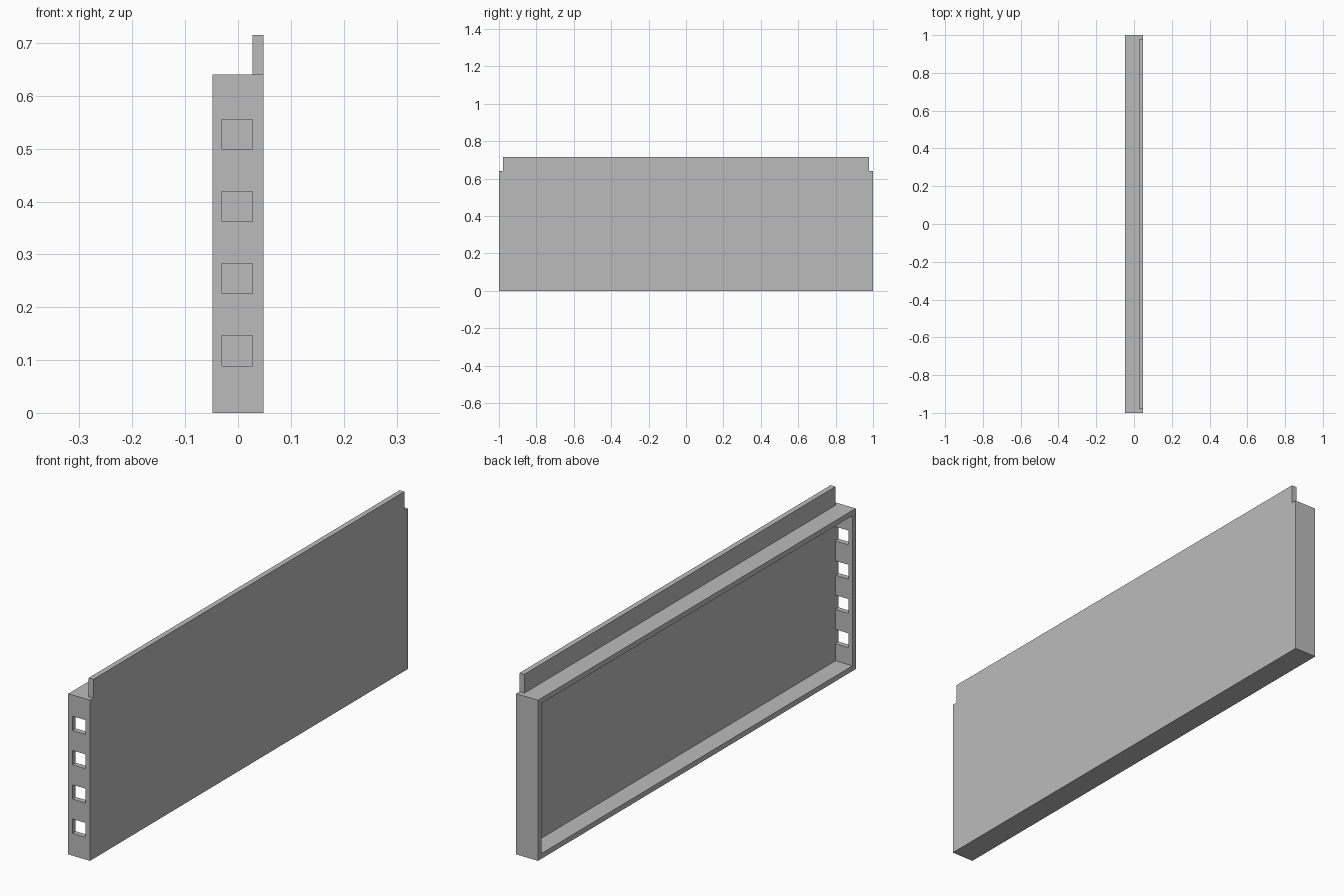
import bpy
import bmesh
from mathutils import Matrix, Vector

default = bpy.data.objects.get("Cube")
if default:
    bpy.data.objects.remove(default, do_unlink=True)

HALF_W = 0.048      # half thickness in x
BODY_H = 0.64       # height of the tray body
TOTAL_H = 0.715     # height including the lip
WALL = 0.021        # wall and panel thickness
INNER_X = HALF_W - WALL

grey = bpy.data.materials.new("plain grey")
grey.use_nodes = True
colour = (0.5, 0.5, 0.5, 1)
grey.diffuse_color = colour
grey.node_tree.nodes["Principled BSDF"].inputs["Base Color"].default_value = colour


def boxes(name, spans):
    """One object made of boxes, each given by its low and high corners."""
    bm = bmesh.new()
    for low, high in spans:
        low, high = Vector(low), Vector(high)
        matrix = Matrix.Translation((low + high) / 2) @ Matrix.Diagonal((*(high - low), 1))
        bmesh.ops.create_cube(bm, size=1, matrix=matrix)
    mesh = bpy.data.meshes.new(name)
    bm.to_mesh(mesh)
    bm.free()
    mesh.materials.append(grey)
    obj = bpy.data.objects.new(name, mesh)
    bpy.context.collection.objects.link(obj)
    return obj


def combine(target, tool, operation):
    """Apply a boolean and remove the tool object."""
    tool.hide_render = True
    mod = target.modifiers.new(operation.lower(), "BOOLEAN")
    mod.operation = operation
    mod.solver = "EXACT"
    mod.object = tool
    bpy.context.view_layer.objects.active = target
    bpy.ops.object.modifier_apply(modifier=mod.name)
    bpy.data.objects.remove(tool, do_unlink=True)


# Tray body
panel = boxes("drawer_panel", [((-HALF_W, -1, 0), (HALF_W, 1, BODY_H))])

# Lip along the top of the panel, set in from both ends
lip = boxes("top_lip", [((INNER_X, WALL - 1, BODY_H - WALL / 2),
                         (HALF_W, 1 - WALL, TOTAL_H))])
combine(panel, lip, "UNION")

# Hollow open on the left-hand face
hollow = boxes("hollow_cutter", [((-0.1, WALL - 1, WALL),
                                  (INNER_X, 1 - WALL, BODY_H - WALL))])
combine(panel, hollow, "DIFFERENCE")

# Four square holes through the front wall
spans = []
for i in range(4):
    z = 0.089 + i * 0.1365
    spans.append(((-0.03, -1.1, z), (INNER_X, -0.95, z + 0.057)))
combine(panel, boxes("hole_cutter", spans), "DIFFERENCE")

# Merge flat neighbouring faces
bm = bmesh.new()
bm.from_mesh(panel.data)
bmesh.ops.remove_doubles(bm, verts=bm.verts, dist=0.0001)
bmesh.ops.dissolve_limit(bm, angle_limit=0.01, verts=bm.verts, edges=bm.edges)
bm.to_mesh(panel.data)
bm.free()
